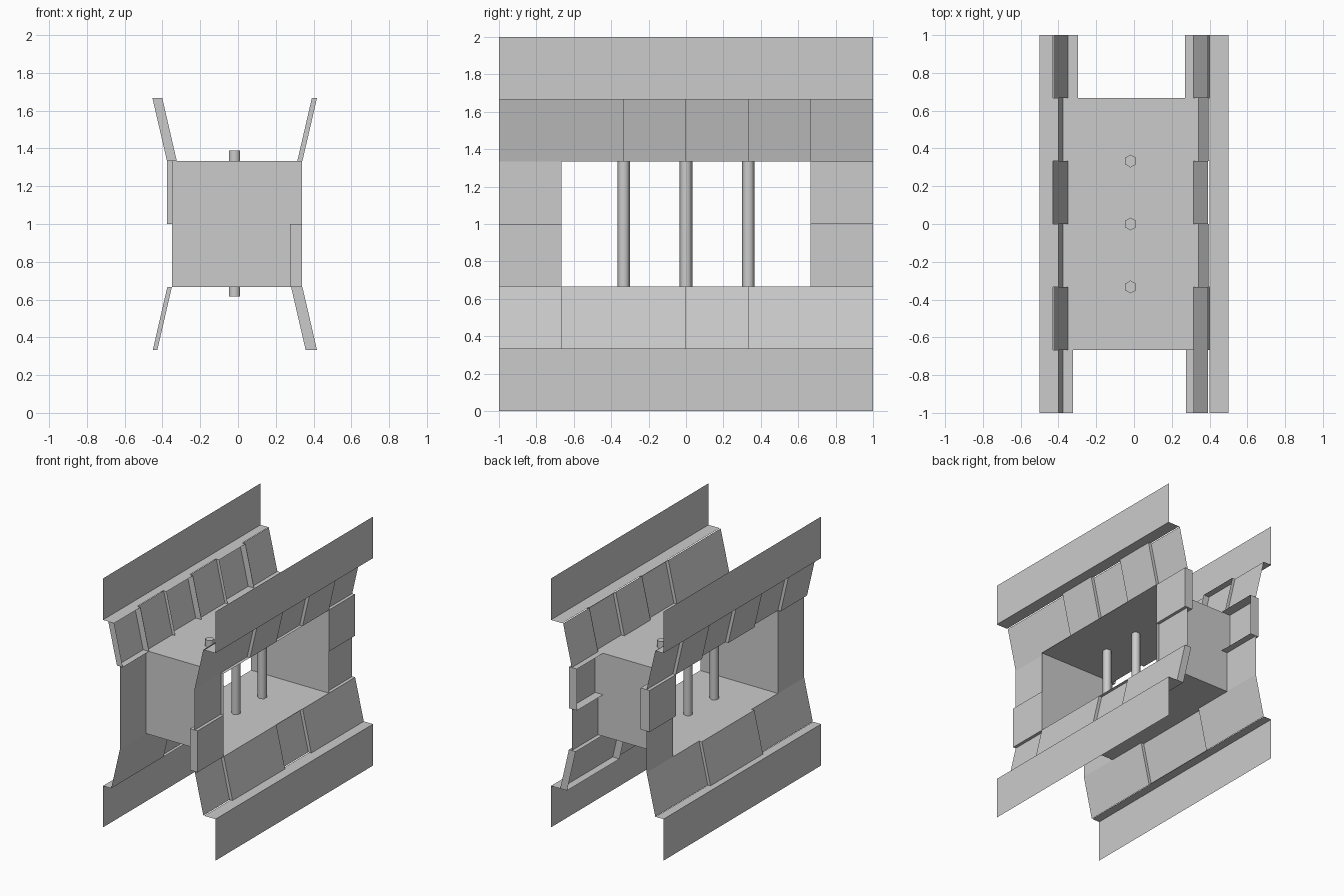
import bpy, bmesh, math

if "Cube" in bpy.data.objects:
    bpy.data.objects.remove(bpy.data.objects["Cube"])

T = 1 / 3  # brick module


def make(name, quads):
    """Open shell object from a list of quads."""
    bm = bmesh.new()
    for q in quads:
        bm.faces.new([bm.verts.new(p) for p in q])
    bmesh.ops.remove_doubles(bm, verts=bm.verts, dist=1e-5)
    me = bpy.data.meshes.new(name)
    bm.to_mesh(me)
    bm.free()
    ob = bpy.data.objects.new(name, me)
    bpy.context.collection.objects.link(ob)
    return ob


def brick(side, y0, y1, z0, z1, x0, x1, depth=0.0):
    """Face leaning from x0 (at z0) to x1 (at z1); raised bricks get side walls."""
    f = [(side * x0, y0, z0), (side * x0, y1, z0), (side * x1, y1, z1), (side * x1, y0, z1)]
    if side < 0:
        f.reverse()
    quads = [f]
    if depth:
        b = [(x - side * depth, y, z) for x, y, z in f]
        quads += [[f[i], b[i], b[(i + 1) % 4], f[(i + 1) % 4]] for i in range(4)]
    return quads


def course(name, side, cuts, raised, low, out, top, depth):
    """Row of leaning bricks; low = recessed x at the opening, out = extra x when raised."""
    quads = []
    for i in range(len(cuts) - 1):
        up = i in raised
        a = low + (out if up else 0)
        b = a + 0.077
        z0, z1, x0, x1 = (4 * T, 5 * T, a, b) if top else (T, 2 * T, b, a)
        quads += brick(side, cuts[i] * T, cuts[i + 1] * T, z0, z1, x0, x1, depth if up else 0)
    make(name, quads)


# Outer wall strips with the ledges leading into the recess
for side, inner, tag in ((-1, 0.43, "left"), (1, 0.40, "right")):
    for z0, z1, zl, lvl in ((0, T, T, "lower"), (5 * T, 2, 5 * T, "upper")):
        s = side
        wall = brick(s, -1, 1, z0, z1, 0.5, 0.5)
        ledge = [(s * inner, -1, zl), (s * 0.5, -1, zl), (s * 0.5, 1, zl), (s * inner, 1, zl)]
        if (s > 0) == (lvl == "upper"):
            ledge.reverse()
        make(f"{tag}_{lvl}_wall", wall + [ledge])

# Leaning brick courses above and below the window
course("left_upper_bricks", -1, [-3, -2, -1, 0, 1, 2, 3], {0, 2, 4}, 0.35, 0.026, True, 0.052)
course("right_upper_bricks", 1, [-3, -2, -1, 0, 1, 2, 3], {2, 4}, 0.315, 0.026, True, 0.027)
course("left_lower_bricks", -1, [-3, -1, 1, 3], {1}, 0.35, 0.024, False, 0.024)
course("right_lower_bricks", 1, [-3, -2, 0, 1, 3], {1, 3}, 0.315, 0.026, False, 0.06)

# Upright bricks beside the window: side, y, z, face x, depth
for n, (s, y, z, x, d) in enumerate((
        (1, -3, 2, 0.34, 0.065), (1, -3, 3, 0.315, 0),
        (1, 2, 2, 0.315, 0), (1, 2, 3, 0.34, 0.07),
        (-1, -3, 2, 0.35, 0), (-1, -3, 3, 0.35, 0),
        (-1, 2, 2, 0.35, 0), (-1, 2, 3, 0.376, 0.08))):
    make(f"side_brick_{n + 1}", brick(s, y * T, (y + 1) * T, z * T, (z + 1) * T, x, x, d))

# Window tunnel: sill, lintel and two jambs
L, R, Y, A, B = -0.35, 0.34, 2 * T, 2 * T, 4 * T
ring = [(-Y, A), (Y, A), (Y, B), (-Y, B)]
make("window_tunnel", [
    [(L, *ring[i]), (R, *ring[i]), (R, *ring[(i + 1) % 4]), (L, *ring[(i + 1) % 4])]
    for i in range(4)])

# Window bars
for i in (-1, 0, 1):
    bpy.ops.mesh.primitive_cylinder_add(vertices=6, radius=0.034, depth=0.775,
                                        location=(-0.018, i * T, 1.0025))
    bar = bpy.context.object
    bar.name = f"window_bar_{i + 2}"
    bpy.ops.object.shade_smooth_by_angle(angle=math.radians(65))
